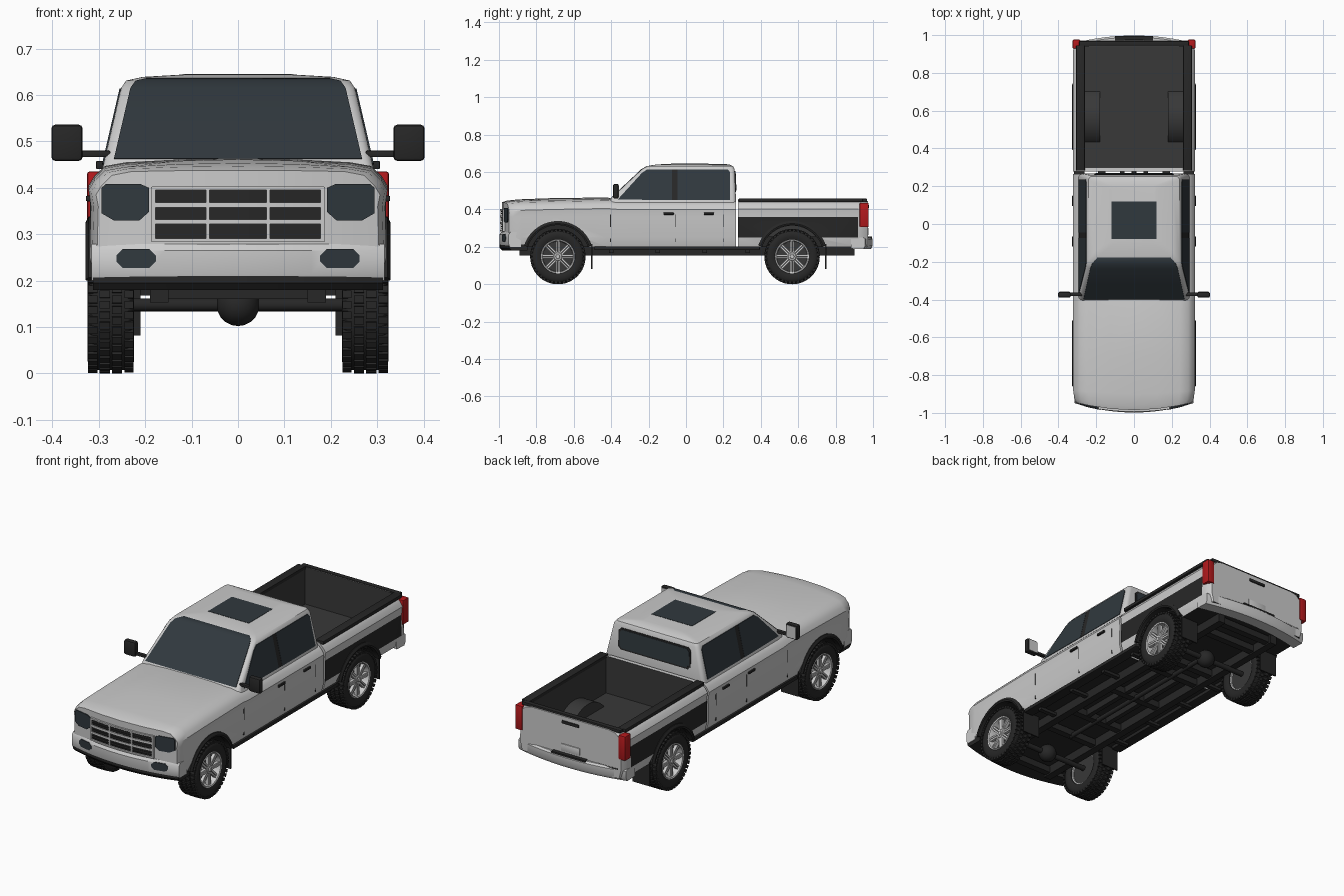
import bpy, bmesh, math
from mathutils import Vector, Matrix

if "Cube" in bpy.data.objects:
    bpy.data.objects.remove(bpy.data.objects["Cube"])

def material(name, r, g, b):
    m = bpy.data.materials.new(name)
    m.diffuse_color = (r, g, b, 1)
    m.use_nodes = True
    m.node_tree.nodes["Principled BSDF"].inputs["Base Color"].default_value = m.diffuse_color
    return m

BLACK = material("black_trim", .02, .02, .02)
DARK = material("bed_lining", .04, .04, .04)
GLASS = material("tinted_glass", .03, .04, .048)
RED = material("red_lens", .45, .01, .012)

def finish(me, angle=35):
    me.shade_smooth()
    me.set_sharp_from_angle(angle=math.radians(angle))

def make(name, bm, mat=None):
    bmesh.ops.remove_doubles(bm, verts=bm.verts, dist=1e-5)
    bmesh.ops.recalc_face_normals(bm, faces=bm.faces)
    me = bpy.data.meshes.new(name)
    bm.to_mesh(me)
    bm.free()
    if mat:
        me.materials.append(mat)
    finish(me)
    ob = bpy.data.objects.new(name, me)
    bpy.context.collection.objects.link(ob)
    return ob

def loft(name, rings, mat=None, caps=True, wrap_end=False):
    bm = bmesh.new()
    vs = [[bm.verts.new(p) for p in r] for r in rings]
    n = len(vs[0])
    pairs = list(zip(vs, vs[1:])) + ([(vs[-1], vs[0])] if wrap_end else [])
    for a, b in pairs:
        for i in range(n):
            j = (i + 1) % n
            bm.faces.new((a[i], a[j], b[j], b[i]))
    if caps and not wrap_end:
        bm.faces.new(vs[0])
        bm.faces.new(vs[-1])
    return make(name, bm, mat)

def lathe(name, prof, loc=(0, 0, 0), mat=None, seg=48, a0=0, a1=360):
    """Turn a closed (x, radius) outline about the x axis."""
    full = a1 - a0 == 360
    rings = []
    for k in range(seg if full else seg + 1):
        a = math.radians(a0 + (a1 - a0) * k / seg)
        rings.append([(x, r * math.cos(a), r * math.sin(a)) for x, r in prof])
    ob = loft(name, rings, mat, True, full)
    ob.location = loc
    return ob

def rod(name, x0, x1, r, loc, mat=None, seg=32):
    return lathe(name, [(x0, 0), (x0, r), (x1, r), (x1, 0)], loc, mat, seg)

def box(name, x, y, z, mat=None, bev=0):
    bm = bmesh.new()
    c = [(a + b) / 2 for a, b in (x, y, z)]
    s = [abs(b - a) for a, b in (x, y, z)]
    bmesh.ops.create_cube(bm, size=1, matrix=Matrix.Translation(c) @ Matrix.Diagonal((*s, 1)))
    if bev:
        bmesh.ops.bevel(bm, geom=bm.edges[:], offset=bev, segments=2, profile=.5, affect='EDGES')
    return make(name, bm, mat)

def pair(name, x, y, z, mat=None, bev=0):
    for side, s in (("left", 1), ("right", -1)):
        box(f"{name}_{side}", (s * x[0], s * x[1]), y, z, mat, bev)

def plate(name, pts, ext, mat, mirror=True):
    for side, s in (("left", 1), ("right", -1))[:2 if mirror else 1]:
        a = [Vector((s * p[0], p[1], p[2])) for p in pts]
        e = Vector((s * ext[0], ext[1], ext[2]))
        loft(f"{name}_{side}" if mirror else name, [a, [p + e for p in a]], mat)

def bowed(name, prof, half, y0, bow, mat=None):
    """Bar across the truck, bowed in plan; prof is (y offset, z)."""
    xs = [half * (k / 8 - 1) for k in range(17)]
    return loft(name, [[(x, y0 + d + bow * (x / half) ** 2, z) for d, z in prof] for x in xs], mat)

def shell(name, sections):
    """Body loft; sections are (y, half width, top z, bow, crown)."""
    bm = bmesh.new()
    rows = []
    for y, w, t, bow, c in sections:
        half = [(0, .2), (.4 * w, .2), (.75 * w, .2), (w - .015, .2), (w - .002, .25), (w - .005, .36),
                (w, t - .05), (w - .012, t - .03), (w - .035, t - .008), (.75 * w, t), (.4 * w, t + c), (0, t + c * 1.4)]
        rows.append([bm.verts.new((x, y + bow * (x / w) ** 2, z)) for x, z in half])
    for a, b in zip(rows, rows[1:]):
        for i in range(11):
            bm.faces.new((a[i], a[i + 1], b[i + 1], b[i]))
    for r in (rows[0], rows[-1]):
        for i in range(3):
            bm.faces.new((r[i], r[i + 1], r[10 - i], r[11 - i]))
        bm.faces.new(r[3:9])
    bmesh.ops.mirror(bm, geom=bm.verts[:] + bm.edges[:] + bm.faces[:], axis='X', merge_dist=1e-4)
    return make(name, bm)

WHEELS, AX = (-.685, .567), .148

def carve(ob, cutters):
    """Cut openings, then darken wheel wells, underside and bed interior."""
    for c in cutters:
        m = ob.modifiers.new("cut", 'BOOLEAN')
        m.object, m.operation, m.solver = c, 'DIFFERENCE', 'EXACT'
    me = bpy.data.meshes.new_from_object(ob.evaluated_get(bpy.context.evaluated_depsgraph_get()))
    ob.modifiers.clear()
    ob.data = me
    me.materials.clear()
    for m in (None, BLACK, DARK):
        me.materials.append(m)
    for p in me.polygons:
        x, y, z = p.center
        well = any(math.hypot(y - wy, z - AX) < .1715 for wy in WHEELS) and abs(x) > .15
        inside = abs(x) < .263 and .298 < y < .942 and .25 < z < .449
        p.material_index = 2 if inside else 1 if well or z < .203 else 0
    finish(me)

# Body and bed shells with wheel openings
body = shell("front_body", [(-.985, .306, .435, .04, .002), (-.96, .316, .441, .035, .004), (-.9, .322, .445, .02, .006),
                            (-.7, .322, .45, 0, .008), (-.42, .322, .455, 0, .006), (-.36, .322, .45, 0, 0), (.266, .322, .45, 0, 0)])
bed = shell("cargo_bed", [(.278, .322, .453, 0, 0), (.92, .322, .453, 0, 0), (.95, .315, .452, 0, 0), (.972, .3, .445, 0, 0)])
arches = [[rod("arch_cutter", s * .2, s * .4, .171, (0, y, AX), seg=64) for s in (1, -1)] for y in WHEELS]
tray = box("bed_cutter", (-.262, .262), (.3, .94), (.255, .6))
bpy.context.view_layer.update()
carve(body, arches[0])
carve(bed, [tray] + arches[1])
for c in arches[0] + arches[1] + [tray]:
    bpy.data.objects.remove(c)

# Cabin: rounded plan outlines stacked upward (z, front y, rear y, half width)
LEVELS = [(.42, -.415, .267, .297), (.46, -.4, .267, .288), (.615, -.235, .26, .252), (.631, -.207, .252, .241),
          (.639, -.165, .236, .205), (.644, -.1, .2, .12)]
def cab(z):
    for a, b in zip(LEVELS, LEVELS[1:]):
        if z <= b[0]:
            t = (z - a[0]) / (b[0] - a[0])
            return [p + (q - p) * t for p, q in zip(a[1:], b[1:])]
rings = []
for z, f, r, w in LEVELS:
    ring = []
    for k, (cx, cy) in enumerate(((w - .02, r - .02), (.02 - w, r - .02), (.02 - w, f + .02), (w - .02, f + .02))):
        for j in range(5):
            a = math.radians(90 * k + 22.5 * j)
            ring.append((cx + .02 * math.cos(a), cy + .02 * math.sin(a), z))
    rings.append(ring)
loft("cabin", rings)

# Glass
rows = []
for z in (.463, .54, .615, .631, .637):
    f, r, w = cab(z)
    h = w - .02
    rows.append([(-h, f - .004, z), (h, f - .004, z), (h, f + .012, z - .005), (-h, f + .012, z - .005)])
loft("windshield", rows, GLASS)
def side_glass(name, yz, mat, off):
    plate(name, [(cab(z)[2] + off, y, z) for y, z in yz], (-.01, 0, 0), mat)
side_glass("front_window", [(-.365, .453), (-.075, .45), (-.075, .614), (-.208, .614), (-.235, .596)], GLASS, .003)
side_glass("rear_window", [(-.045, .45), (.235, .45), (.235, .6), (.222, .614), (-.045, .614)], GLASS, .003)
side_glass("door_pillar", [(-.075, .45), (-.045, .45), (-.045, .614), (-.075, .614)], BLACK, .002)
def octagon(x0, x1, z0, z1, c):
    return [(x0 + c, z0), (x1 - c, z0), (x1, z0 + c), (x1, z1 - c), (x1 - c, z1), (x0 + c, z1), (x0, z1 - c), (x0, z0 + c)]
for n, g, m, o in (("back_window_seal", .008, BLACK, .003), ("back_window", 0, GLASS, .005)):
    plate(n, [(x, cab(z)[1] + o, z) for x, z in octagon(-.205 - g, .205 + g, .5 - g, .598 + g, .015)], (0, -.01, 0), m, False)
box("sunroof", (-.12, .12), (-.08, .12), (.636, .6455), GLASS)

# Grille
def grille_bar(name, z0, z1, out, mat=None, half=.185):
    bowed(name, [(0, z0), (0, z1), (.03, z1), (.03, z0)], half, -.987 - out, .04 * (half / .306) ** 2, mat)
grille_bar("grille_back", .285, .4, 0, BLACK)
for k in range(9):
    grille_bar(f"grille_slat_{k}", .295 + k * .0115, .299 + k * .0115, .003, BLACK, .178)
for n, z in (("bottom", .283), ("lower", .322), ("upper", .358), ("top", .395)):
    grille_bar(f"grille_bar_{n}", z, z + (.008 if n in ("top", "bottom") else .01), .007)
pair("grille_post", (.061, .069), (-.993, -.965), (.287, .398))
pair("grille_side", (.178, .187), (-.981, -.955), (.284, .402))

# Front lights and bumper
def front_plate(name, xz, y0, bow, half, mat):
    plate(name, [(x, y0 + bow * (x / half) ** 2, z) for x, z in xz], (0, .02, 0), mat)
front_plate("headlight", [(.192, .348), (.212, .33), (.268, .33), (.294, .345), (.294, .4), (.285, .408), (.21, .408), (.192, .4)],
            -.99, .04, .306, GLASS)
bowed("front_bumper", [(.006, .2), (0, .215), (0, .265), (.01, .279), (.065, .279), (.065, .2)], .316, -.998, .05)
bowed("front_bumper_lip", [(.015, .18), (.002, .195), (.002, .212), (.1, .212), (.1, .18)], .312, -.998, .05, BLACK)
front_plate("fog_light", octagon(.177, .262, .227, .268, .014), -1.0, .05, .316, GLASS)

# Bed trim, tail lights and rear bumper
pair("bed_rail_cap", (.26, .306), (.282, .945), (.44, .458), BLACK, .003)
box("tailgate_cap", (-.29, .29), (.942, .968), (.44, .457), BLACK, .003)
box("tailgate_handle", (-.05, .05), (.96, .978), (.408, .424), BLACK, .003)
box("plate_holder", (-.055, .055), (.96, .977), (.262, .3), None, .003)
pair("tail_light", (.284, .325), (.928, .976), (.305, .435), RED, .005)
bowed("rear_bumper", [(-.01, .188), (0, .205), (0, .242), (-.01, .25), (-.075, .25), (-.075, .19)], .318, .998, -.04)
box("bumper_step", (-.1, .1), (.96, .994), (.245, .254), BLACK)
pair("bumper_pad", (.16, .28), (.945, .972), (.245, .254), BLACK)
for s in (1, -1):
    lathe("bed_wheel_tub", [(s * .18, 0), (s * .18, .171), (s * .27, .171), (s * .27, .165), (s * .186, .165), (s * .186, 0)],
          (0, WHEELS[1], AX), DARK, 24, 38, 142)

# Doors and mirrors
for n, y in (("front", -.12), ("rear", .095)):
    pair(f"{n}_door_handle", (.31, .328), (y, y + .055), (.371, .383), BLACK, .003)
for n, y in (("front", -.405), ("middle", -.06), ("rear", .2)):
    pair(f"{n}_door_seam", (.3, .3185), (y, y + .003), (.225, .405), BLACK)
pair("mirror_arm", (.275, .35), (-.382, -.362), (.466, .48), BLACK, .003)
pair("mirror_head", (.335, .402), (-.39, -.36), (.458, .536), BLACK, .008)
pair("mirror_glass", (.342, .395), (-.362, -.358), (.466, .528))

# Chassis
pair("frame_rail", (.15, .19), (-.89, .9), (.153, .202), BLACK)
pair("inner_rail", (.05, .075), (-.3, .3), (.165, .202), BLACK)
for k, y in enumerate((-.86, -.5, -.3, 0, .3, .42, .75, .87)):
    box(f"cross_member_{k}", (-.16, .16), (y - .018, y + .018), (.16, .195), BLACK)
pair("running_board", (.262, .318), (-.49, .395), (.182, .202), BLACK, .004)
for k, y in enumerate((-.4, -.15, .1, .33)):
    pair(f"board_bracket_{k}", (.18, .29), (y - .012, y + .012), (.168, .184), BLACK)
for n, y in zip(("front", "rear"), WHEELS):
    rod(f"{n}_axle", -.24, .24, .014, (0, y, AX), BLACK)
    ball = [(.046 * math.cos(math.pi * k / 10), .046 * math.sin(math.pi * k / 10)) for k in range(11)]
    lathe(f"{n}_differential", ball, (0, y, AX), BLACK, 24)
    pair(f"{n}_mud_flap", (.21, .312), (y + .177, y + .184), (.082, .215), BLACK)
    for s in (1, -1):
        lathe(f"{n}_arch_flare", [(s * .3, .168), (s * .327, .168), (s * .329, .176), (s * .322, .19), (s * .3, .19)],
              (0, y, AX), BLACK, 32, 18, 162)
shaft = rod("drive_shaft", -.5, .55, .012, (0, 0, .165), BLACK, 16)
shaft.rotation_euler.z = math.pi / 2

# Wheel parts, outer face towards +x
tire = lathe("tire", [(-.043, .088), (-.05, .105), (-.05, .122), (-.044, .136), (-.036, .141), (.036, .141), (.044, .136),
                      (.05, .122), (.05, .105), (.043, .088), (.036, .084), (-.036, .084)], mat=BLACK, seg=64)
bm = bmesh.new()
for k in range(40):
    for row, x in enumerate((-.039, -.013, .013, .039)):
        edge = row in (0, 3)
        m = Matrix.Rotation(math.radians(9 * k + 4.5 * (row % 2)), 4, 'X') @ Matrix.Translation((x, 0, .14 if edge else .1425))
        bmesh.ops.create_cube(bm, size=1, matrix=m @ Matrix.Diagonal((.02 if edge else .022, .016, .013 if edge else .011, 1)))
tread = make("tire_tread", bm, BLACK)
rim = lathe("rim", [(.042, .093), (.047, .09), (.045, .084), (.03, .08), (-.038, .08), (-.042, .093), (-.036, .088), (.036, .088)])
back = rod("wheel_back", -.03, 0, .081, (0, 0, 0), DARK)
hub = lathe("hub", [(.0, 0), (.0, .026), (.036, .026), (.041, .02), (.041, .012), (.046, .01), (.046, 0)], seg=24)
bm = bmesh.new()
for k in range(8):
    for off in (-.006, .006):
        m = Matrix.Rotation(math.radians(45 * k), 4, 'X') @ Matrix.Translation((.03, off, .052))
        bmesh.ops.create_cube(bm, size=1, matrix=m @ Matrix.Diagonal((.016, .009, .068, 1)))
spokes = make("spokes", bm)

# Four wheels from shared meshes
for part in (tire, tread, rim, back, hub, spokes):
    for n, y in zip(("front", "rear"), WHEELS):
        for side, s in (("left", 1), ("right", -1)):
            ob = bpy.data.objects.new(f"{n}_{side}_{part.name}", part.data)
            ob.location = (s * .274, y, AX)
            ob.rotation_euler.z = 0 if s > 0 else math.pi
            bpy.context.collection.objects.link(ob)
    bpy.data.objects.remove(part)
